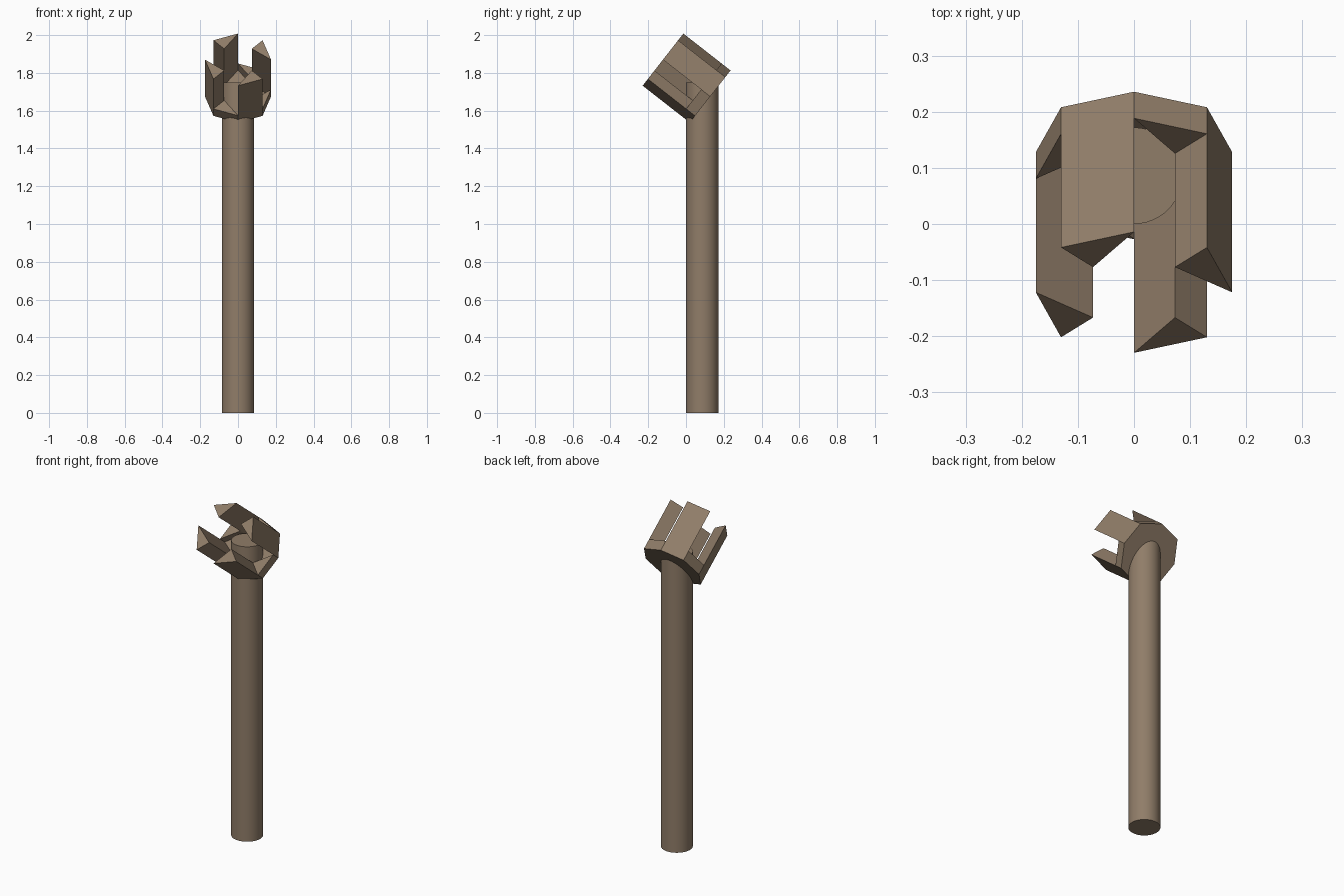
import bpy, bmesh, math
from mathutils import Vector

if "Cube" in bpy.data.objects:
    bpy.data.objects.remove(bpy.data.objects["Cube"])

brown = bpy.data.materials.new("worn brown")
brown.diffuse_color = (0.28, 0.205, 0.14, 1)
brown.use_nodes = True
brown.node_tree.nodes["Principled BSDF"].inputs["Base Color"].default_value = brown.diffuse_color

# Tilted frame of the cup: base centre, in-plane up direction, outward axis
CENTRE = Vector((0, 0.128, 1.675))
ANGLE = math.radians(38)
UP = Vector((0, math.sin(ANGLE), math.cos(ANGLE)))
AXIS = Vector((0, -math.cos(ANGLE), math.sin(ANGLE)))
R, DIAG, INNER = 0.175, 0.13, 0.073
TALL, LOW, FLOOR = 0.317, 0.06, 0.003


def place(p, h):
    return CENTRE + Vector((p[0], 0, 0)) + UP * p[1] + AXIS * h


def turn(p, n):
    for _ in range(n):
        p = (-p[1], p[0])
    return p


def prism(bm, pts, height):
    low = [bm.verts.new(place(p, 0)) for p in pts]
    top = [bm.verts.new(place(p, height)) for p in pts]
    bm.faces.new(low[::-1])
    bm.faces.new(top)
    for i in range(len(pts)):
        j = (i + 1) % len(pts)
        bm.faces.new((low[i], low[j], top[j], top[i]))


def make(name, build):
    bm = bmesh.new()
    build(bm)
    bmesh.ops.recalc_face_normals(bm, faces=bm.faces)
    me = bpy.data.meshes.new(name)
    bm.to_mesh(me)
    bm.free()
    me.materials.append(brown)
    ob = bpy.data.objects.new(name, me)
    bpy.context.collection.objects.link(ob)
    return ob


# Tall and short triangular prongs alternate around the octagon
def tall_prongs(bm):
    for n in range(4):
        prism(bm, [turn(p, n) for p in ((0, R), (-DIAG, DIAG), (-INNER, INNER))], TALL)


def short_prongs(bm):
    for n in range(4):
        prism(bm, [turn(p, n) for p in ((0, R), (INNER, INNER), (DIAG, DIAG))], LOW)


# Thin star-shaped floor between the prongs
def cup_floor(bm):
    pts = []
    for n in range(4):
        pts += [turn((0, R), n), turn((-INNER, INNER), n)]
    prism(bm, pts, FLOOR)


make("tall_prongs", tall_prongs)
make("short_prongs", short_prongs)
make("cup_floor", cup_floor)

# Round upright pole, its flat top ending inside the cup
bpy.ops.mesh.primitive_cylinder_add(vertices=48, radius=0.086, depth=1.75,
                                    location=(0, 0.086, 0.875))
pole = bpy.context.object
pole.name = "pole"
pole.data.materials.append(brown)
bpy.ops.object.shade_smooth_by_angle(angle=math.radians(30))
